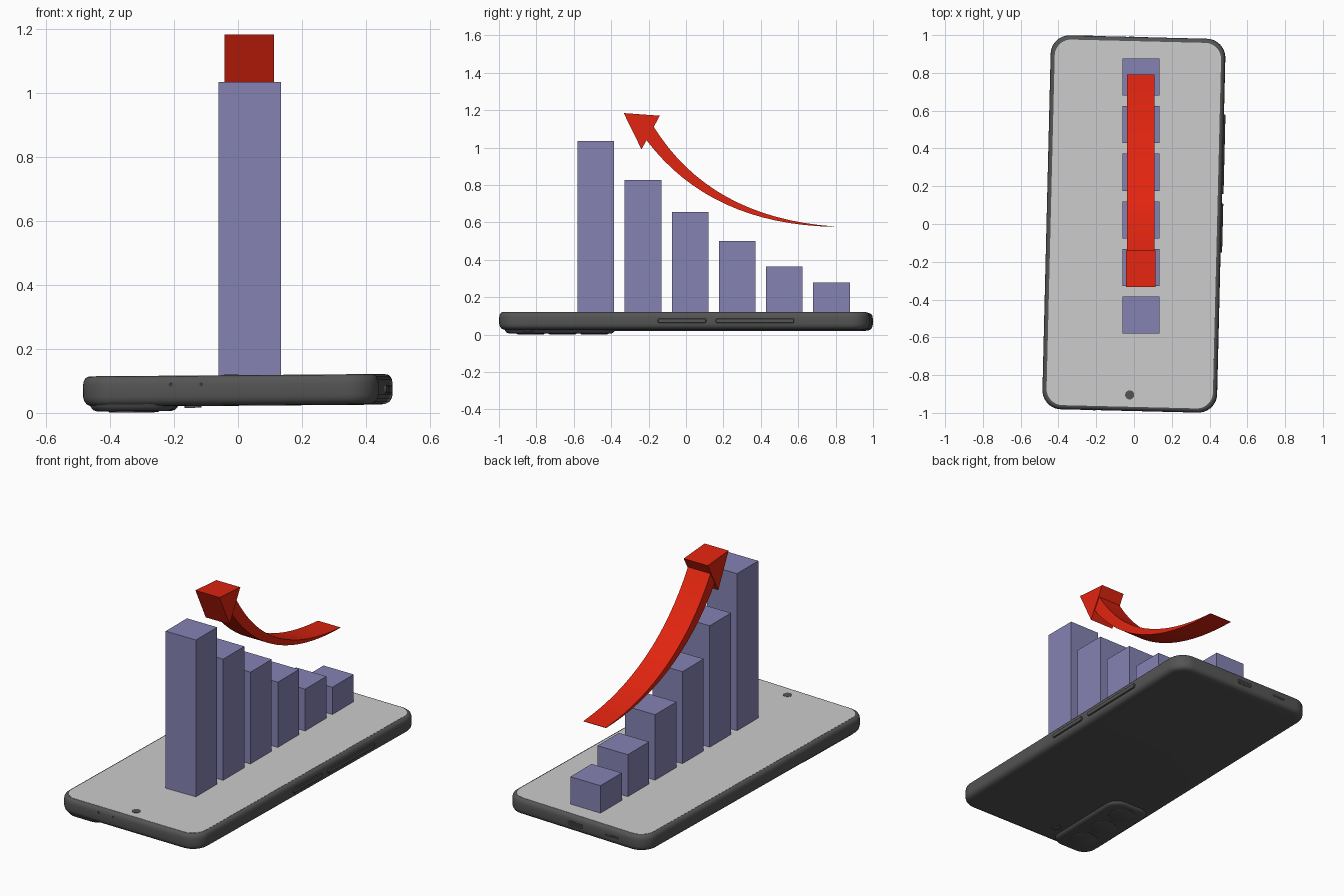
import bpy, bmesh, math
from mathutils import Matrix, Vector

if "Cube" in bpy.data.objects:
    bpy.data.objects.remove(bpy.data.objects["Cube"])

TILT = (0, -0.008, -0.0244)   # the phone lies slightly turned and rolled


def material(name, rgb):
    m = bpy.data.materials.new(name)
    m.diffuse_color = (*rgb, 1)
    m.use_nodes = True
    m.node_tree.nodes["Principled BSDF"].inputs["Base Color"].default_value = m.diffuse_color
    return m


GREY = material("dark_grey", (0.09, 0.09, 0.09))
SCREEN = material("light_grey", (0.6, 0.6, 0.61))
BLUE = material("slate_blue", (0.235, 0.225, 0.45))
RED = material("red", (0.76, 0.018, 0.005))
DARK = material("near_black", (0.04, 0.04, 0.04))


def finish(bm, name, mat, tilted=False, smooth=False):
    bmesh.ops.recalc_face_normals(bm, faces=bm.faces)
    me = bpy.data.meshes.new(name)
    bm.to_mesh(me)
    bm.free()
    me.materials.append(mat)
    ob = bpy.data.objects.new(name, me)
    bpy.context.collection.objects.link(ob)
    if tilted:
        ob.rotation_euler = TILT
    if smooth:
        me.shade_smooth()
        me.set_sharp_from_angle(angle=math.radians(40))
    return ob


def outline(w, l, r, seg=10):
    """Rounded rectangle centred on the origin."""
    pts = []
    for k, (sx, sy) in enumerate([(1, 1), (-1, 1), (-1, -1), (1, -1)]):
        for i in range(seg + 1):
            a = (k + i / seg) * math.pi / 2
            pts.append((sx * (w / 2 - r) + r * math.cos(a),
                        sy * (l / 2 - r) + r * math.sin(a)))
    return pts


def slab(name, w, l, r, rings, mat, place=Matrix()):
    """Rounded slab through rings of (inset, z)."""
    bm = bmesh.new()
    loops = []
    for inset, z in rings:
        pts = outline(w - 2 * inset, l - 2 * inset, max(r - inset, 0.002))
        loops.append([bm.verts.new(place @ Vector((x, y, z))) for x, y in pts])
    for a, b in zip(loops, loops[1:]):
        for i in range(len(a)):
            j = (i + 1) % len(a)
            bm.faces.new((a[i], a[j], b[j], b[i]))
    bm.faces.new(loops[0])
    bm.faces.new(loops[-1])
    return finish(bm, name, mat, tilted=True, smooth=True)


def prism(name, pts, x0, x1, mat):
    """Side profile of (y, z) points extruded along x."""
    bm = bmesh.new()
    a = [bm.verts.new((x0, y, z)) for y, z in pts]
    b = [bm.verts.new((x1, y, z)) for y, z in pts]
    bm.faces.new(a)
    bm.faces.new(b)
    for i in range(len(a)):
        j = (i + 1) % len(a)
        bm.faces.new((a[i], a[j], b[j], b[i]))
    return finish(bm, name, mat)


def at(x, y, z=0):
    return Matrix.Translation((x, y, z))


# Phone body with rounded rim, and screen plate
slab("phone_body", 0.925, 1.98, 0.10,
     [(0.040, 0.0225), (0.022, 0.025), (0.010, 0.031), (0.003, 0.041), (0, 0.053),
      (0, 0.090), (0.002, 0.102), (0.007, 0.111), (0.014, 0.116), (0.020, 0.117)], GREY)
slab("screen", 0.881, 1.936, 0.085, [(0, 0.114), (0, 0.118)], SCREEN)
slab("front_camera", 0.048, 0.048, 0.024, [(0, 0.114), (0, 0.1195)], GREY, at(0, -0.905))

# Rear camera bump, lenses and flash
slab("camera_bump", 0.275, 0.595, 0.085,
     [(0, 0.040), (0.006, 0.022), (0.014, 0.012), (0.026, 0.008)], GREY, at(-0.3075, -0.6825))
for i in range(3):
    slab(f"lens_{i + 1}", 0.15, 0.15, 0.075, [(0, 0.012), (0, 0.006), (0.005, 0.004)],
         GREY, at(-0.31, -0.838 + 0.17 * i))
slab("flash", 0.052, 0.052, 0.026, [(0, 0.03), (0, 0.017)], GREY, at(-0.12, -0.845))

# Side buttons on the right edge
side = Matrix.Rotation(math.pi / 2, 4, 'Y')
for name, y0, y1 in (("power_button", -0.14, 0.12), ("volume_button", 0.17, 0.59)):
    slab(name, 0.026, y1 - y0, 0.012, [(0, -0.01), (0, 0.005), (0.003, 0.008)],
         GREY, at(0.4625, (y0 + y1) / 2, 0.070) @ side)

# Charging port and speaker at the far end, microphone holes at the near end
end = Matrix.Rotation(math.pi / 2, 4, 'X')
for name, x, y, z, w, h, mat in (
        ("charging_port", 0.0, 0.99, 0.070, 0.10, 0.032, DARK),
        ("speaker_slot", -0.24, 0.99, 0.070, 0.09, 0.014, DARK),
        ("mic_hole_1", -0.186, -0.99, 0.090, 0.012, 0.012, DARK),
        ("mic_hole_2", -0.09, -0.99, 0.090, 0.012, 0.012, DARK)):
    slab(name, w, h, h / 2 - 0.0005, [(0, -0.001), (0, 0.001)], mat, at(x, y, z) @ end)

# Bars of the chart
for i, top in enumerate((1.035, 0.827, 0.655, 0.50, 0.363, 0.278)):
    y = -0.58 + 0.252 * i
    prism(f"bar_{i + 1}", [(y, 0.11), (y + 0.196, 0.11), (y + 0.196, top), (y, top)],
          -0.061, 0.134, BLUE)


# Curved rising arrow: tapered shaft and triangular head
def curve(p0, p1, p2, n=16):
    p0, p1, p2 = Vector(p0), Vector(p1), Vector(p2)
    return [tuple(p0 * (1 - t) ** 2 + p1 * 2 * t * (1 - t) + p2 * t * t)
            for t in (i / n for i in range(n + 1))]


upper = curve((0.792, 0.578), (0.13, 0.625), (-0.172, 1.11))
lower = curve((0.792, 0.576), (0.13, 0.588), (-0.212, 1.04))
prism("arrow_shaft", upper + lower[::-1], -0.038, 0.108, RED)
prism("arrow_head", [(-0.333, 1.184), (-0.140, 1.170), (-0.238, 0.990)], -0.042, 0.113, RED)
